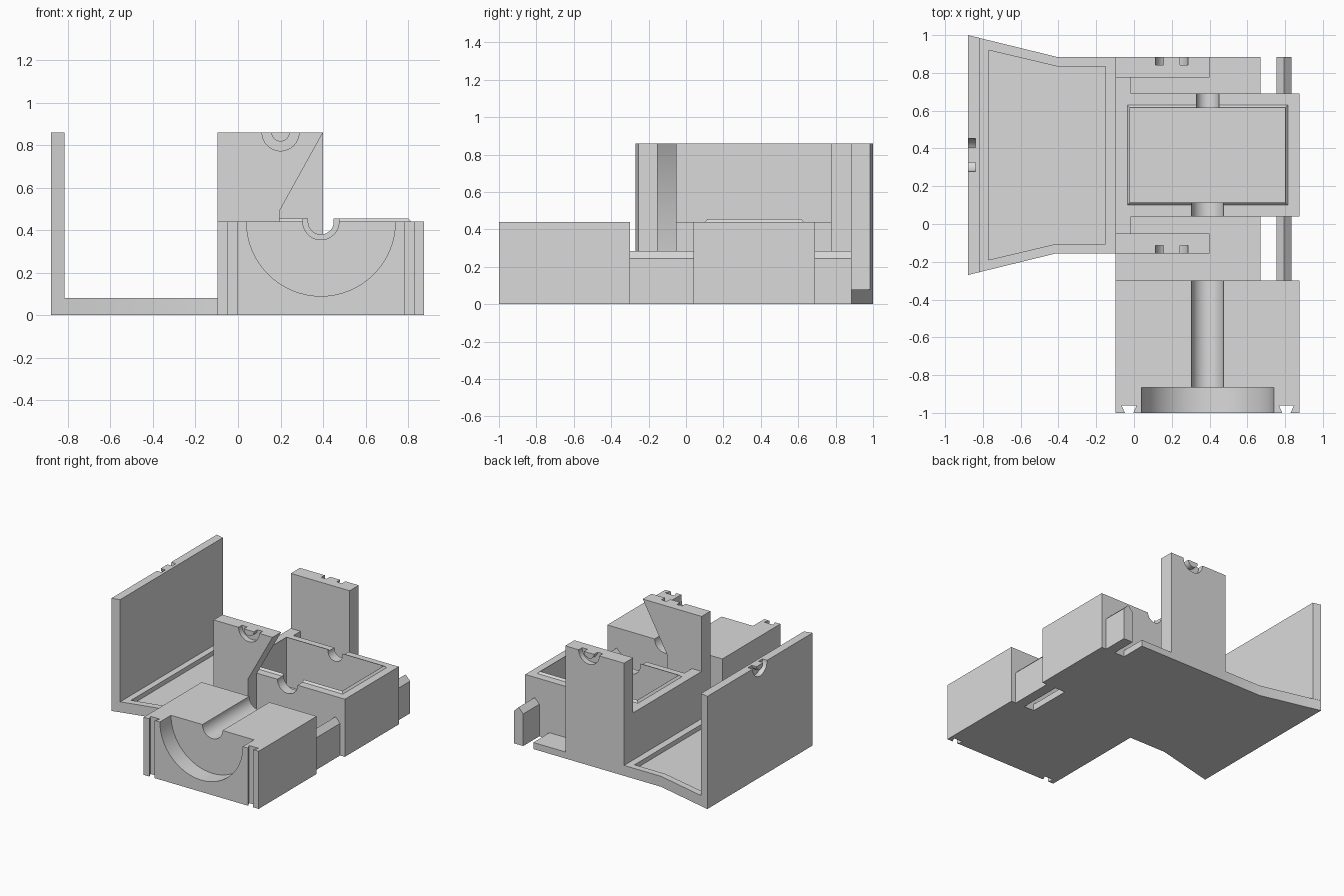
import bpy, bmesh, math

if "Cube" in bpy.data.objects:
    bpy.data.objects.remove(bpy.data.objects["Cube"])

grey = bpy.data.materials.new("light_grey")
grey.diffuse_color = (0.7, 0.7, 0.7, 1)
grey.use_nodes = True
grey.node_tree.nodes["Principled BSDF"].inputs["Base Color"].default_value = grey.diffuse_color


def prism(name, pts, axis, lo, hi, inset=None):
    """Extrude a 2D outline along an axis: x uses (y,z), y uses (x,z), z uses (x,y)."""
    def place(p, d):
        a, b = p
        return {"x": (d, a, b), "y": (a, d, b), "z": (a, b, d)}[axis]
    bm = bmesh.new()
    low = [bm.verts.new(place(p, lo)) for p in pts]
    high = [bm.verts.new(place(p, hi)) for p in (inset or pts)]
    bm.faces.new(low)
    bm.faces.new(high)
    n = len(pts)
    for i in range(n):
        j = (i + 1) % n
        bm.faces.new((low[i], low[j], high[j], high[i]))
    bmesh.ops.recalc_face_normals(bm, faces=bm.faces)
    mesh = bpy.data.meshes.new(name)
    bm.to_mesh(mesh)
    bm.free()
    mesh.materials.append(grey)
    ob = bpy.data.objects.new(name, mesh)
    bpy.context.collection.objects.link(ob)
    return ob


def rect(x0, x1, y0, y1):
    return [(x0, y0), (x1, y0), (x1, y1), (x0, y1)]


def box(name, x0, x1, y0, y1, z0, z1):
    return prism(name, rect(x0, x1, y0, y1), "z", z0, z1)


def arc(cx, cz, r, n=32):
    return [(cx + r * math.cos(math.pi * (1 + i / n)),
             cz + r * math.sin(math.pi * (1 + i / n))) for i in range(n + 1)]


def u_shape(cx, cz, r):
    """Half circle with straight sides going up."""
    return [(cx - r, cz + 0.1)] + arc(cx, cz, r) + [(cx + r, cz + 0.1)]


def ring_shape(cx, cz, r0, r1):
    """U-shaped band between two radii."""
    return u_shape(cx, cz, r1) + u_shape(cx, cz, r0)[::-1]


def combine(ob, other, op="DIFFERENCE"):
    mod = ob.modifiers.new("cut", "BOOLEAN")
    mod.operation = op
    mod.solver = "EXACT"
    mod.object = other
    bpy.context.view_layer.objects.active = ob
    bpy.ops.object.modifier_apply(modifier=mod.name)
    bpy.data.objects.remove(other)


E = 0.02  # cutter overshoot

# Flared tray with a shallow recess
tray = prism("flared_tray", [(-0.88, -0.27), (-0.41, -0.155), (-0.097, -0.155),
                             (-0.097, 0.885), (-0.41, 0.885), (-0.88, 1.0)], "z", 0, 0.08)
combine(tray, prism("cutter", [(-0.77, -0.19), (-0.41, -0.105), (-0.15, -0.105),
                               (-0.15, 0.835), (-0.41, 0.835), (-0.77, 0.92)], "z", 0.045, 0.2))

# End wall with a half-ring groove on its outer face
wall = prism("end_wall", [(-0.88, -0.27), (-0.817, -0.255), (-0.817, 0.985), (-0.88, 1.0)],
             "z", 0.08, 0.86)
combine(wall, prism("cutter", ring_shape(0.365, 0.86, 0.04, 0.087), "x", -0.88 - E, -0.84))

# Thin base plates in front of and behind the gear housing
box("front_plate", -0.097, 0.67, -0.3, 0.04, 0, 0.05)
box("rear_plate", -0.097, 0.67, 0.69, 0.885, 0, 0.05)

# Towers with half-ring grooves on their outer faces
front_tower = prism("front_tower", [(-0.097, 0.05), (0.195, 0.05), (0.195, 0.49),
                                    (0.4, 0.86), (-0.097, 0.86)], "y", -0.155, -0.05)
rear_tower = prism("rear_tower", rect(-0.097, 0.4, 0.05, 0.86), "y", 0.775, 0.885)
groove = ring_shape(0.2, 0.86, 0.043, 0.087)
combine(front_tower, prism("cutter", groove, "y", -0.155 - E, -0.113))
combine(rear_tower, prism("cutter", groove, "y", 0.843, 0.885 + E))

# Webs joining towers to housing
box("front_web", -0.097, -0.015, -0.05, 0.04, 0.05, 0.44)
box("rear_web", -0.097, -0.015, 0.69, 0.775, 0.05, 0.44)

# Gear housing: raised bevelled lip, open cavity, two shaft notches
housing = box("gear_housing", -0.097, 0.875, 0.04, 0.69, 0, 0.44)
lip = prism("lip", rect(-0.049, 0.829, 0.086, 0.644), "z", 0.425, 0.455,
            rect(-0.021, 0.801, 0.114, 0.616))
combine(housing, lip, "UNION")
combine(housing, box("cutter", -0.02, 0.80, 0.115, 0.615, 0.08, 0.6))
combine(housing, prism("cutter", u_shape(0.39, 0.44, 0.085), "y", 0.04 - E, 0.2))
combine(housing, prism("cutter", u_shape(0.39, 0.44, 0.06), "y", 0.5, 0.69 + E))

# Front block: shaft channel, flange seat, two dovetail slots
block = box("front_block", -0.097, 0.875, -1, -0.3, 0, 0.44)
combine(block, prism("cutter", u_shape(0.39, 0.44, 0.085), "y", -0.9, -0.3 + E))
combine(block, prism("cutter", u_shape(0.39, 0.44, 0.35), "y", -1 - E, -0.865))
for cx in (-0.026, 0.807):
    combine(block, prism("cutter", [(cx - 0.013, -1.02), (cx + 0.013, -1.02),
                                    (cx + 0.04, -0.96), (cx - 0.04, -0.96)], "z", -0.1, 0.6))

# Side rails with a ridged top
for name, y0, y1 in (("front_rail", -0.3, 0.04), ("rear_rail", 0.69, 0.885)):
    prism(name, [(0.755, 0), (0.835, 0), (0.835, 0.245), (0.795, 0.285), (0.755, 0.245)],
          "y", y0, y1)

# Smooth the curved seats, keep all corners sharp
for ob in bpy.context.scene.objects:
    ob.select_set(True)
bpy.context.view_layer.objects.active = block
bpy.ops.object.shade_smooth_by_angle(angle=math.radians(30))
